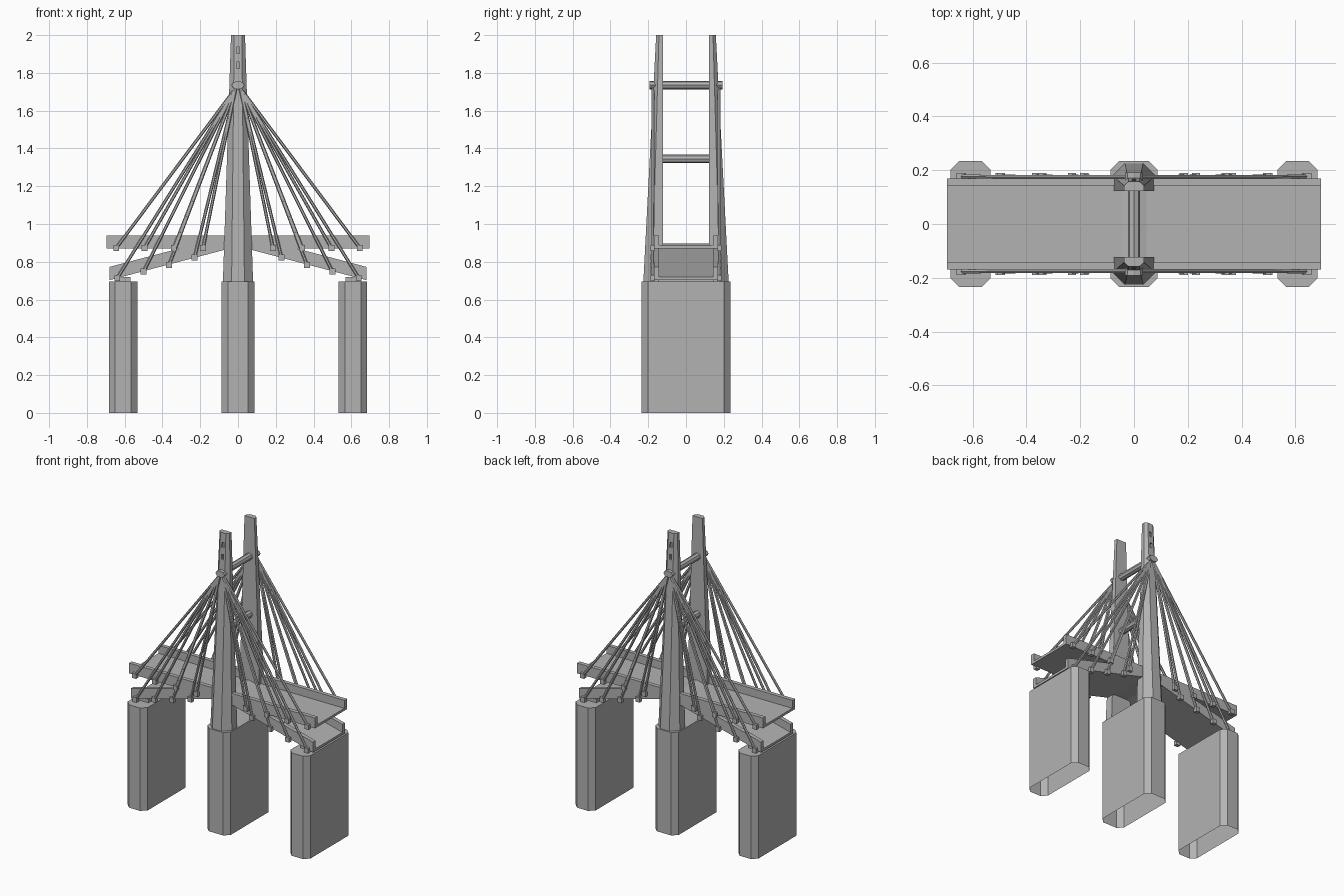
import bpy, bmesh
from mathutils import Vector

if "Cube" in bpy.data.objects:
    bpy.data.objects.remove(bpy.data.objects["Cube"])


def mesh_object(name, verts, faces):
    me = bpy.data.meshes.new(name)
    me.from_pydata(verts, [], faces)
    bm = bmesh.new()
    bm.from_mesh(me)
    bmesh.ops.recalc_face_normals(bm, faces=bm.faces)
    bm.to_mesh(me)
    bm.free()
    ob = bpy.data.objects.new(name, me)
    bpy.context.collection.objects.link(ob)
    return ob


def loft(name, rings, cap_start=True):
    """Skin consecutive rings of equal point count."""
    n = len(rings[0])
    verts = [p for r in rings for p in r]
    faces = [(k * n + i, k * n + (i + 1) % n, (k + 1) * n + (i + 1) % n, (k + 1) * n + i)
             for k in range(len(rings) - 1) for i in range(n)]
    if cap_start:
        faces.append(tuple(range(n)))
    faces.append(tuple(range((len(rings) - 1) * n, len(rings) * n)))
    return mesh_object(name, verts, faces)


def box(name, c, s):
    bpy.ops.mesh.primitive_cube_add(size=1, location=c)
    ob = bpy.context.object
    ob.name = name
    ob.scale = s
    return ob


def rod(name, a, b, r, sides):
    a, b = Vector(a), Vector(b)
    bpy.ops.mesh.primitive_cylinder_add(vertices=sides, radius=r, depth=(b - a).length,
                                        location=(a + b) / 2)
    ob = bpy.context.object
    ob.name = name
    ob.rotation_euler = (b - a).to_track_quat('Z', 'Y').to_euler()
    return ob


# Chamfered piers, open underneath
def pier(name, cx, hx, hy, c):
    ring = [(hx - c, -hy), (hx, c - hy), (hx, hy - c), (hx - c, hy),
            (c - hx, hy), (-hx, hy - c), (-hx, c - hy), (c - hx, -hy)]
    loft(name, [[(cx + x, y, z) for x, y in ring] for z in (0, 0.695)], False)


pier("centre_pier", 0, 0.087, 0.235, 0.033)
for side, sx in (("left", -1), ("right", 1)):
    pier(side + "_pier", sx * 0.608, 0.075, 0.235, 0.033)
    box(side + "_bearing", (sx * 0.608, 0, 0.704), (0.08, 0.29, 0.03))


# Tower legs: flat inner face, chamfered outer corners, tapering upwards
def leg_ring(s, z, hx, hc, y_in, y_mid, y_out):
    return [(-hx, s * y_in, z), (hx, s * y_in, z), (hx, s * y_mid, z),
            (hc, s * y_out, z), (-hc, s * y_out, z), (-hx, s * y_mid, z)]


for label, s in (("front", -1), ("back", 1)):
    leg = loft(label + "_tower_leg", [leg_ring(s, 0.69, 0.08, 0.034, 0.122, 0.18, 0.226),
                                      leg_ring(s, 2.0, 0.037, 0.02, 0.122, 0.143, 0.158)])
    # Small slots in the outer face near the top
    for z in (1.84, 1.92):
        cutter = box("slot_cutter", (0, s * 0.165, z), (0.016, 0.03, 0.035))
        cutter.hide_render = True
        cutter.hide_set(True)
        mod = leg.modifiers.new("slot", 'BOOLEAN')
        mod.operation = 'DIFFERENCE'
        mod.solver = 'EXACT'
        mod.object = cutter

# Tower cross beams
for level, z in (("upper", 1.735), ("lower", 1.345)):
    rod(level + "_cross_beam", (0, -0.13, z), (0, 0.13, z), 0.023, 8)


# Decks: U channels with raised edges
def deck(name, stations):
    profile = [(-0.17, 0), (0.17, 0), (0.17, 0.07), (0.143, 0.07),
               (0.143, 0.016), (-0.143, 0.016), (-0.143, 0.07), (-0.17, 0.07)]
    loft(name, [[(x, y, zb + z) for y, z in profile] for x, zb in stations])


deck("upper_deck", [(-0.695, 0.87), (0.695, 0.87)])
deck("sloping_lower_deck", [(-0.68, 0.703), (0, 0.882), (0.68, 0.703)])

# Stay cables with anchor blocks, fanning from the tower to both decks
anchors = {"upper": [(0.645, 0.873), (0.495, 0.873), (0.34, 0.873), (0.185, 0.873)],
           "lower": [(0.64, 0.713), (0.5, 0.748), (0.365, 0.783), (0.23, 0.823)]}
for level, points in anchors.items():
    for i, (x, z) in enumerate(points):
        for sx in (-1, 1):
            for sy in (-1, 1):
                foot = Vector((sx * x, sy * 0.176, z))
                head = Vector((sx * 0.012, sy * 0.174, 1.72))
                rod(f"{level}_cable_{i}", foot, head, 0.0085, 6)
                box(f"{level}_anchor_{i}", foot, (0.03, 0.026, 0.032))

# Flattened cable heads on the tower
for sy in (-1, 1):
    head = rod("cable_head", (0, sy * 0.15, 1.735), (0, sy * 0.192, 1.735), 0.034, 8)
    head.rotation_euler = (1.5708, 0, 0)
    head.scale = (1, 0.65, 1)

# Dark grey concrete
concrete = bpy.data.materials.new("dark_concrete")
concrete.diffuse_color = (0.45, 0.45, 0.45, 1)
concrete.use_nodes = True
concrete.node_tree.nodes["Principled BSDF"].inputs["Base Color"].default_value = concrete.diffuse_color
for ob in bpy.data.objects:
    if not ob.hide_render:
        ob.data.materials.append(concrete)
